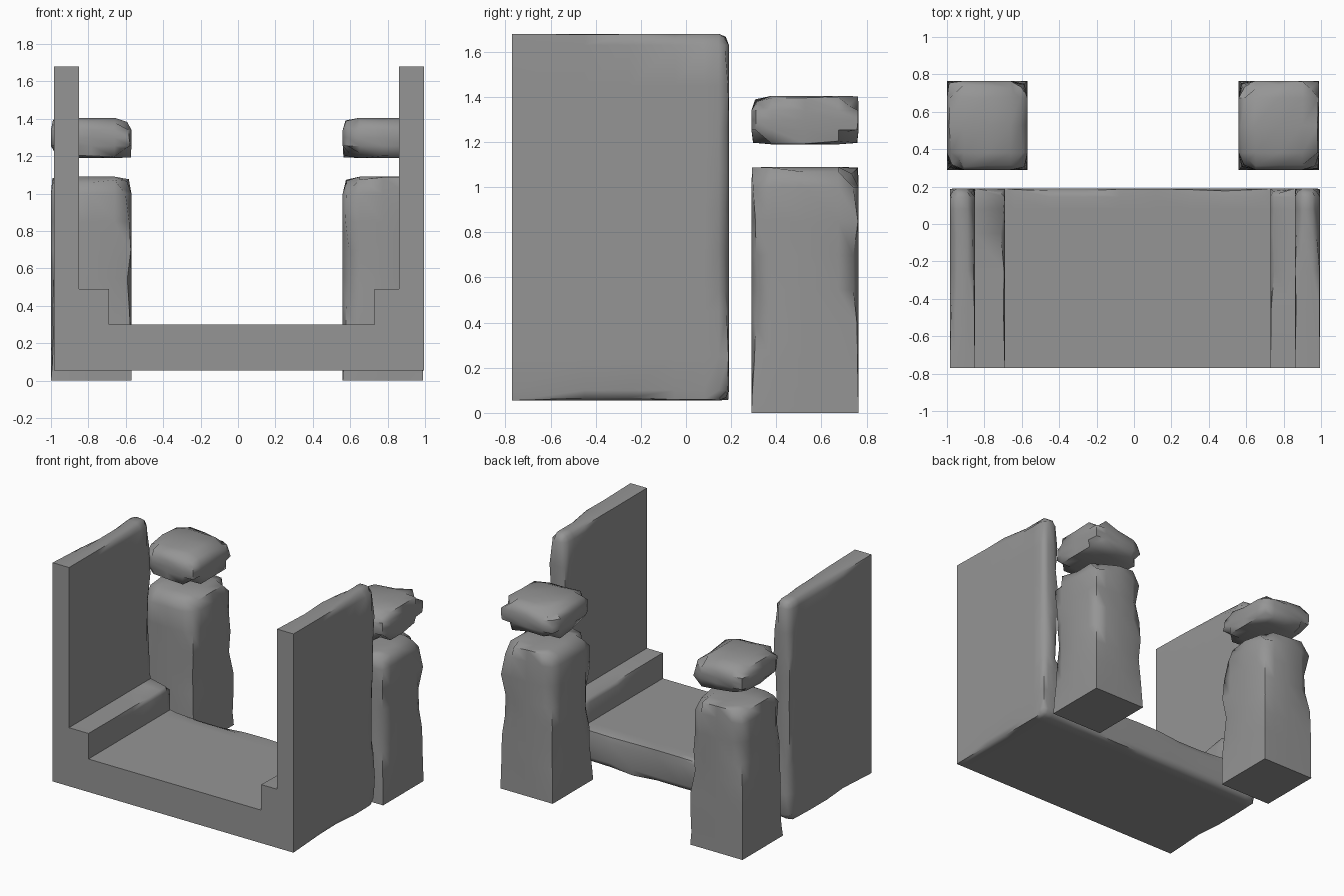
import bpy, bmesh, math
from mathutils import Vector, noise

if "Cube" in bpy.data.objects:
    bpy.data.objects.remove(bpy.data.objects["Cube"])

stone = bpy.data.materials.new("grey stone")
stone.use_nodes = True
grey = (0.3, 0.3, 0.3, 1)
stone.diffuse_color = grey
stone.node_tree.nodes["Principled BSDF"].inputs["Base Color"].default_value = grey


def slice_mesh(bm, axis, places):
    """Cut the mesh at right angles to one axis."""
    normal = Vector([float(i == axis) for i in range(3)])
    for p in places:
        bmesh.ops.bisect_plane(bm, geom=bm.verts[:] + bm.edges[:] + bm.faces[:],
                               dist=1e-5, plane_co=normal * p, plane_no=normal)


def wear(bm, amount, corner, weight, seed):
    """Push sharp outer edges and corners inward by uneven amounts."""
    bm.normal_update()
    moves = {}
    for v in bm.verts:
        normals = []
        for f in v.link_faces:
            if all(f.normal.dot(n) < 0.9 for n in normals):
                normals.append(f.normal.copy())
        hollow = any(e.calc_face_angle_signed(0) < -0.5 for e in v.link_edges)
        if len(normals) < 2 or hollow:
            continue
        rough = max(0.08, 0.5 + 1.1 * noise.noise(v.co * 3.7 + Vector((seed, seed, 0.3))))
        size = corner * (0.75 + 0.4 * rough) if len(normals) > 2 else amount * rough
        moves[v] = sum(normals, Vector()) * size * weight(v.co)
    for v, move in moves.items():
        v.co -= move


def finish(bm, name):
    bmesh.ops.recalc_face_normals(bm, faces=bm.faces[:])
    mesh = bpy.data.meshes.new(name)
    bm.to_mesh(mesh)
    bm.free()
    obj = bpy.data.objects.new(name, mesh)
    bpy.context.collection.objects.link(obj)
    mesh.materials.append(stone)
    bpy.ops.object.select_all(action='DESELECT')
    obj.select_set(True)
    bpy.context.view_layer.objects.active = obj
    bpy.ops.object.shade_smooth_by_angle(angle=math.radians(55))
    return obj


def spread(lo, hi, inset, count):
    """Cut positions close to both ends, with even ones between."""
    a, b = lo + inset, hi - inset
    return [a + (b - a) * i / count for i in range(count + 1)]


# Trough: floor, ledges and side walls in one profile
FRONT, BACK = -0.77, 0.19
profile = [(-0.985, 0.055), (0.995, 0.055), (0.995, 1.68), (0.86, 1.68),
           (0.86, 0.49), (0.73, 0.49), (0.73, 0.3), (-0.69, 0.3),
           (-0.69, 0.49), (-0.85, 0.49), (-0.85, 1.68), (-0.985, 1.68)]
bm = bmesh.new()
face = bm.faces.new([bm.verts.new((x, FRONT, z)) for x, z in profile])
new = bmesh.ops.extrude_face_region(bm, geom=[face])["geom"]
bmesh.ops.translate(bm, vec=(0, BACK - FRONT, 0),
                    verts=[g for g in new if isinstance(g, bmesh.types.BMVert)])
bmesh.ops.recalc_face_normals(bm, faces=bm.faces[:])
slice_mesh(bm, 0, [-0.945, -0.89, 0.9, 0.955] + spread(-0.69, 0.73, 0.05, 7))
slice_mesh(bm, 1, [-0.45, -0.25, -0.05, 0.08, 0.145])
slice_mesh(bm, 2, [0.1, 0.25, 0.45] + spread(0.49, 1.68, 0.05, 6))
wear(bm, 0.025, 0.03, lambda co: min(1, (co.y - FRONT) / 0.75), 1.7)
finish(bm, "trough_with_side_walls")


# Standing stones and the boulders floating over them
def block(name, lo, hi, amount, corner, weight, seed):
    bm = bmesh.new()
    bmesh.ops.create_cube(bm, size=1)
    for v in bm.verts:
        v.co = [hi[i] if v.co[i] > 0 else lo[i] for i in range(3)]
    for axis in range(3):
        inset = min(0.09, (hi[axis] - lo[axis]) * 0.3)
        count = 6 if hi[axis] - lo[axis] > 0.6 else 2
        slice_mesh(bm, axis, spread(lo[axis], hi[axis], inset, count))
    wear(bm, amount, corner, weight, seed)
    finish(bm, name)


for side, x, seed in (("right", -1.0, 2.3), ("left", 0.56, 6.1)):
    block(side + "_pillar", (x, 0.29, 0), (x + 0.43, 0.765, 1.09),
          0.035, 0.055, lambda co: min(1, co.z / 0.4), seed)
    block(side + "_cap_stone", (x, 0.29, 1.19), (x + 0.43, 0.765, 1.405),
          0.032, 0.055, lambda co: 1, seed + 4)
